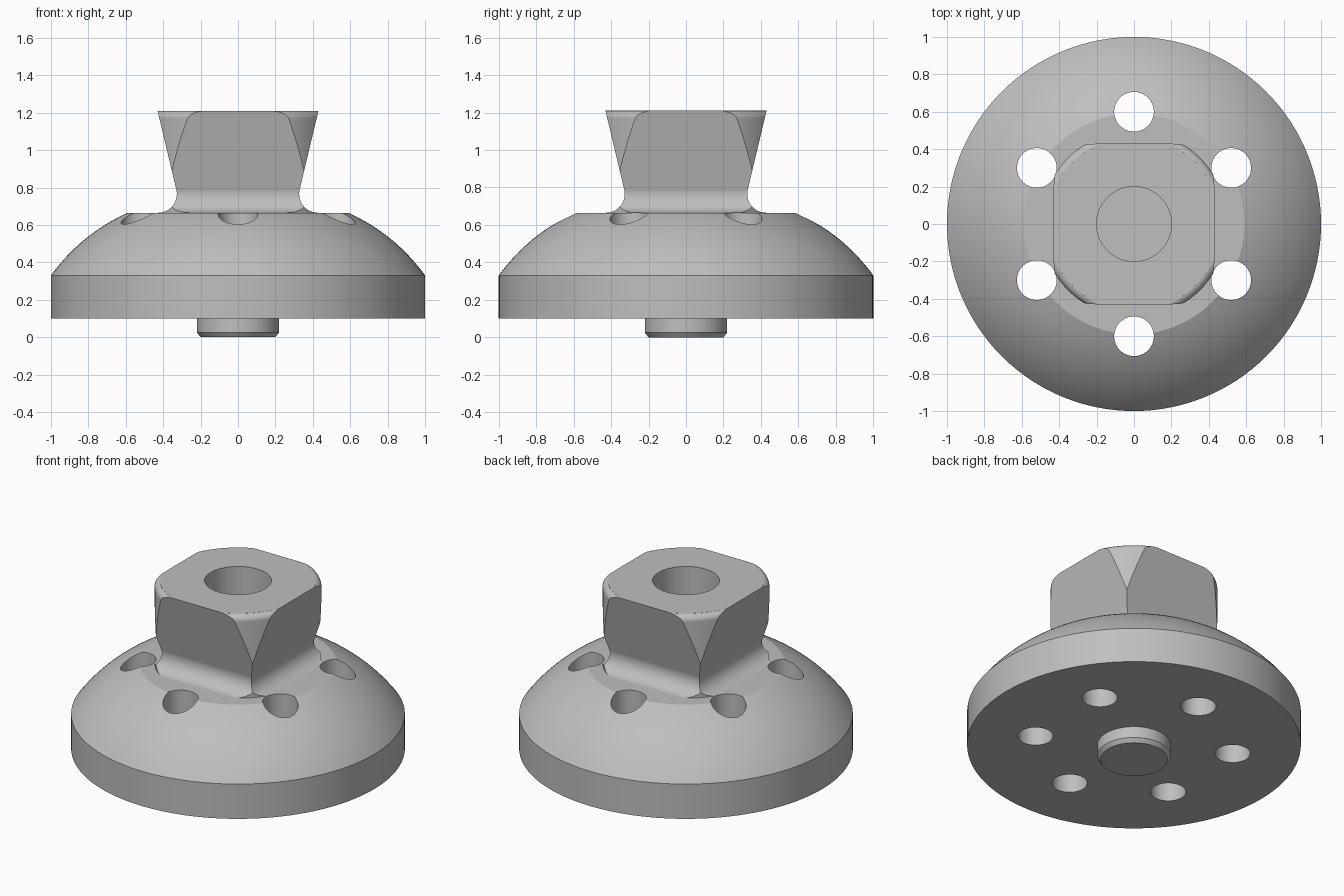
import bpy
import bmesh
from math import sin, cos, pi, radians, atan

SEGMENTS = 128

default_cube = bpy.data.objects.get("Cube")
if default_cube:
    bpy.data.objects.remove(default_cube)

# Single machined-metal colour
metal = bpy.data.materials.new("plain grey metal")
metal.use_nodes = True
grey = (0.52, 0.52, 0.52, 1)
metal.diffuse_color = grey
metal.node_tree.nodes["Principled BSDF"].inputs["Base Color"].default_value = grey


def loft(name, rings):
    """Skin a stack of equal-sized rings and cap both ends."""
    bm = bmesh.new()
    loops = [[bm.verts.new(p) for p in ring] for ring in rings]
    for low, high in zip(loops, loops[1:]):
        for i in range(len(low)):
            j = (i + 1) % len(low)
            bm.faces.new((low[i], low[j], high[j], high[i]))
    bm.faces.new(loops[0][::-1])
    bm.faces.new(loops[-1])
    mesh = bpy.data.meshes.new(name)
    bm.to_mesh(mesh)
    bm.free()
    mesh.materials.append(metal)
    obj = bpy.data.objects.new(name, mesh)
    bpy.context.collection.objects.link(obj)
    return obj


def lathe(name, profile, sides=SEGMENTS, x=0, y=0):
    """Revolve a bottom-to-top (radius, height) profile."""
    angles = [2 * pi * i / sides for i in range(sides)]
    return loft(name, [[(x + r * cos(a), y + r * sin(a), z) for a in angles]
                       for r, z in profile])


def combine(target, tool, operation):
    """Apply a boolean and discard its tool."""
    tool.hide_render = True
    mod = target.modifiers.new(operation.lower(), "BOOLEAN")
    mod.operation, mod.object, mod.solver = operation, tool, "EXACT"
    bpy.context.view_layer.objects.active = target
    bpy.ops.object.modifier_apply(modifier=mod.name)
    bpy.data.objects.remove(tool)


# Domed disc with the chamfered locating pin underneath
RIM, SHOULDER, DECK = 0.33, 0.59, 0.665
profile = [(0.2, 0), (0.22, 0.025), (0.22, 0.1), (1, 0.1)]
for i in range(17):
    t = i / 16
    bulge = 0.14 * t * (1 - t)
    profile.append((1 + (SHOULDER - 1) * t + 0.63 * bulge,
                    RIM + (DECK - RIM) * t + 0.78 * bulge))
body = lathe("domed_body", profile)

# Square neck: flares upward, and blends into the deck with a fillet
FILLET, CENTRE, TOP = 0.1, 0.427, 1.21
lean = atan(0.238)
sections = [(CENTRE, 0.6)]
for i in range(15):
    a = -pi / 2 - (pi / 2 + lean) * i / 14
    sections.append((CENTRE + FILLET * cos(a), DECK + FILLET + FILLET * sin(a)))
sections.append((0.43, TOP))
neck = loft("square_neck", [[(-w, -w, z), (w, -w, z), (w, w, z), (-w, w, z)]
                            for w, z in sections])

# Turn the neck corners to a round, with a softened upper edge
ROUND, SOFT = 0.5, 0.04
turning = [(ROUND, 0.55)]
for i in range(9):
    a = radians(80) * i / 8
    turning.append((ROUND - SOFT + SOFT * cos(a), TOP - SOFT + SOFT * sin(a)))
turning.append((0.465, TOP + 0.02))
combine(neck, lathe("neck_round", turning), "INTERSECT")
combine(body, neck, "UNION")

# Blind central bore
combine(body, lathe("bore", [(0.2, 0.65), (0.2, 1.4)], 96), "DIFFERENCE")

# Six through holes
for i in range(6):
    a = pi / 2 + i * pi / 3
    hole = lathe("hole", [(0.106, -0.1), (0.106, 0.76)], 64,
                 0.6 * cos(a), 0.6 * sin(a))
    combine(body, hole, "DIFFERENCE")

# Smooth curved surfaces while keeping machined edges crisp
bpy.ops.object.select_all(action="DESELECT")
body.select_set(True)
bpy.context.view_layer.objects.active = body
bpy.ops.object.shade_smooth_by_angle(angle=radians(18))
weighted = body.modifiers.new("even shading", "WEIGHTED_NORMAL")
weighted.keep_sharp = True
